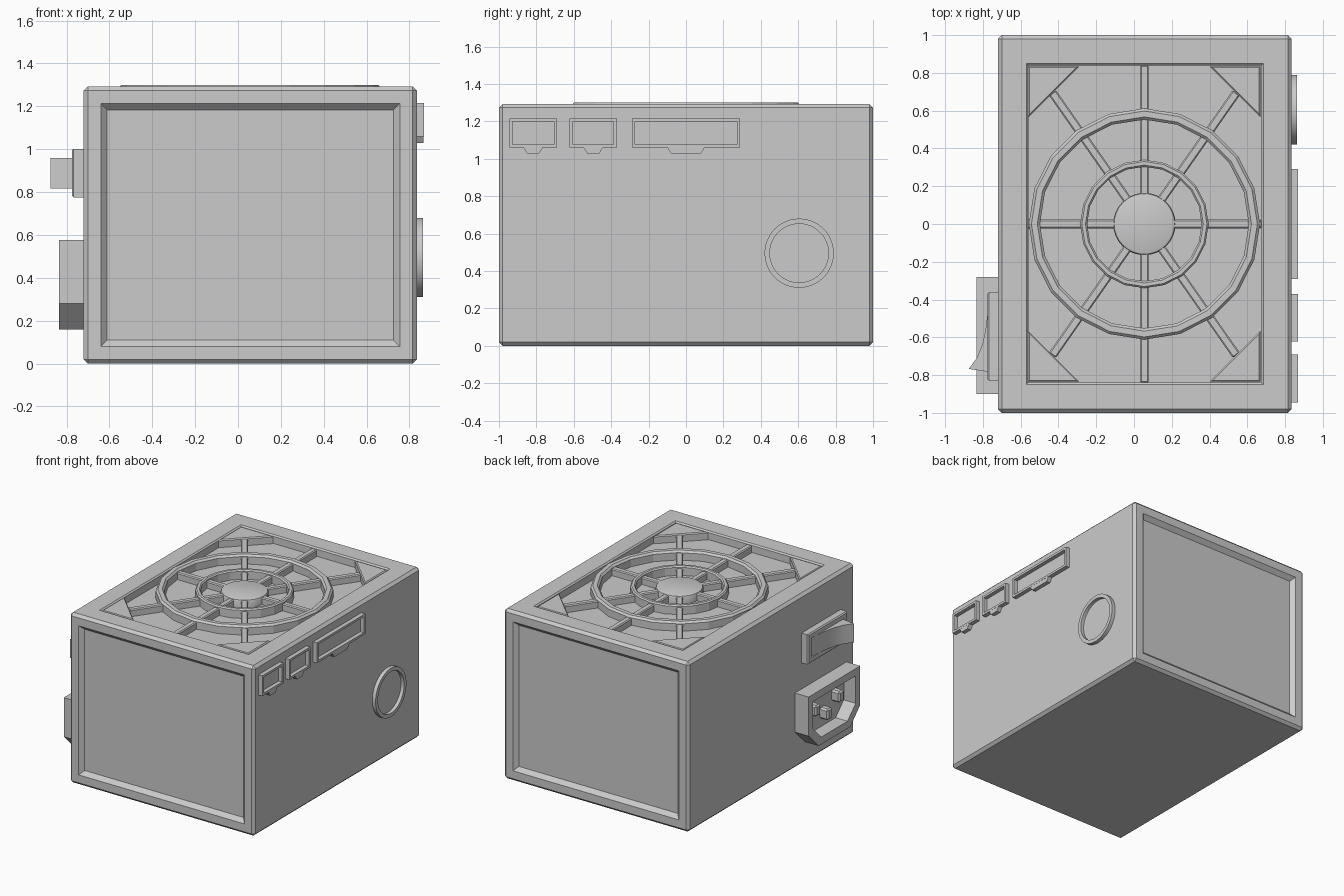
import bpy, bmesh, math
from mathutils import Matrix, Vector

if "Cube" in bpy.data.objects:
    bpy.data.objects.remove(bpy.data.objects["Cube"])

CX = 0.055            # centre of the case in x
X0, X1 = -0.72, 0.835  # left and right case walls
TOP, FLOOR = 1.293, 1.23


def finish(name, bm, smooth=False):
    bmesh.ops.recalc_face_normals(bm, faces=bm.faces)
    me = bpy.data.meshes.new(name)
    bm.to_mesh(me)
    bm.free()
    ob = bpy.data.objects.new(name, me)
    bpy.context.collection.objects.link(ob)
    if smooth:
        bpy.ops.object.select_all(action='DESELECT')
        ob.select_set(True)
        bpy.context.view_layer.objects.active = ob
        bpy.ops.object.shade_smooth_by_angle(angle=math.radians(35))
    return ob


def loft(name, loops, cap=True, cyclic=False, smooth=False):
    bm = bmesh.new()
    rows = [[bm.verts.new(p) for p in lp] for lp in loops]
    pairs = list(zip(rows, rows[1:])) + ([(rows[-1], rows[0])] if cyclic else [])
    for a, b in pairs:
        n = len(a)
        for i in range(n):
            j = (i + 1) % n
            bm.faces.new((a[i], a[j], b[j], b[i]))
    if cap:
        bm.faces.new(rows[0])
        bm.faces.new(rows[-1])
    return finish(name, bm, smooth)


def box(name, lo, hi, bevel=0.0, rot=0.0):
    lo, hi = Vector(lo), Vector(hi)
    bm = bmesh.new()
    bmesh.ops.create_cube(bm, size=1)
    bmesh.ops.scale(bm, vec=hi - lo, verts=bm.verts)
    bmesh.ops.translate(bm, vec=(lo + hi) / 2, verts=bm.verts)
    if bevel:
        bmesh.ops.bevel(bm, geom=bm.edges[:], offset=bevel, segments=1, affect='EDGES')
    if rot:
        bmesh.ops.rotate(bm, cent=(CX, 0, 0), matrix=Matrix.Rotation(rot, 3, 'Z'), verts=bm.verts)
    return finish(name, bm)


def rect(y0, y1, z0, z1, d=0.0):
    return [(y0 + d, z0 + d), (y1 - d, z0 + d), (y1 - d, z1 - d), (y0 + d, z1 - d)]


def at_x(x, pts):
    return [(x, y, z) for y, z in pts]


def circle(r, z, n):
    return [(CX + r * math.cos(2 * math.pi * i / n), r * math.sin(2 * math.pi * i / n), z) for i in range(n)]


# Case with chamfered edges, sunken end panels and a fan well in the top
bm = bmesh.new()
bmesh.ops.create_cube(bm, size=1)
bmesh.ops.scale(bm, vec=(X1 - X0, 2, TOP), verts=bm.verts)
bmesh.ops.translate(bm, vec=((X0 + X1) / 2, 0, TOP / 2), verts=bm.verts)
bmesh.ops.bevel(bm, geom=bm.edges[:], offset=0.02, segments=1, affect='EDGES')
bm.normal_update()
panels = [f for f in bm.faces if abs(f.normal.y) > 0.99]
well = [f for f in bm.faces if f.normal.z > 0.99]
for faces, steps in ((panels, [(0.06, 0), (0.03, -0.03)]),
                     (well, [(0.13, 0), (0.01, -0.01), (0.001, FLOOR - TOP + 0.01)])):
    for t, d in steps:
        bmesh.ops.inset_individual(bm, faces=faces, thickness=t, depth=d, use_even_offset=True)
finish("case", bm)

# Fan guard rings
for name, ri, ro, c in (("outer_guard_ring", 0.553, 0.612, 0.014), ("inner_guard_ring", 0.303, 0.34, 0.009)):
    prof = [(ri, FLOOR - 0.01), (ri, 1.30 - c), (ri + c, 1.30), (ro - c, 1.30), (ro, 1.30 - c), (ro, FLOOR - 0.01)]
    loft(name, [circle(r, z, 20) for r, z in prof], cap=False, cyclic=True)

# Fan hub
loft("fan_hub", [circle(r, z, 32) for r, z in
                 ((0.165, FLOOR - 0.01), (0.165, 1.275), (0.16, 1.286), (0.15, 1.29))], smooth=True)

# Guard spokes: four straight, four towards the corners
diag = math.radians(55)
for i, (a, length) in enumerate([(0, 0.62), (math.pi / 2, 0.84), (math.pi, 0.62), (-math.pi / 2, 0.84),
                                 (diag, 0.85), (math.pi - diag, 0.85), (math.pi + diag, 0.85), (-diag, 0.85)]):
    box(f"guard_spoke_{i}", (CX + 0.1, -0.023, FLOOR - 0.01), (CX + length, 0.023, 1.283), 0.007, a)

# Triangular corner gussets
for sx in (-1, 1):
    for sy in (-1, 1):
        def tri(d, z):
            pts = [(0.615 - d, 0.835 - d), (0.615 - d, 0.565 + 2.4 * d), (0.345 + 2.4 * d, 0.835 - d)]
            return [(CX + sx * x, sy * y, z) for x, y in pts]
        loft("corner_gusset", [tri(0, FLOOR - 0.01), tri(0, TOP - 0.012), tri(0.007, TOP - 0.004)])

# Cable sockets with latch tabs on the right wall
for i, (y0, y1, tab) in enumerate([(-0.945, -0.69, 0.052), (-0.622, -0.37, 0.052), (-0.29, 0.29, 0.1)]):
    outer, inner = rect(y0, y1, 1.06, 1.215), rect(y0, y1, 1.06, 1.215, 0.017)
    loft(f"cable_socket_{i}", [at_x(X1 - 0.01, outer), at_x(0.867, outer),
                               at_x(0.867, inner), at_x(X1 + 0.002, inner)])
    m = (y0 + y1) / 2
    trap = [(m - tab, 1.06), (m - tab + 0.02, 1.028), (m + tab - 0.02, 1.028), (m + tab, 1.06)]
    loft(f"latch_tab_{i}", [at_x(X1 - 0.01, trap), at_x(0.866, trap)])

# Round cable grommet
def ring(r, x):
    return [(x, 0.605 + r * math.cos(math.pi * i / 24), 0.495 + r * math.sin(math.pi * i / 24)) for i in range(48)]
loft("cable_grommet", [ring(0.185, X1 - 0.01), ring(0.185, 0.863), ring(0.157, 0.863), ring(0.157, X1 + 0.002)],
     smooth=True)

# Mains inlet with chamfered lower corners
def inlet(d):
    y0, y1, z0, z1, c = -0.90 + d, -0.28 - d, 0.16 + d, 0.577 - d, 0.12 - 0.4 * d
    return [(y0, z1), (y0, z0 + c), (y0 + c, z0), (y1 - c, z0), (y1, z0 + c), (y1, z1)]
loft("mains_inlet", [at_x(X0 + 0.01, inlet(0)), at_x(-0.835, inlet(0)),
                     at_x(-0.835, inlet(0.055)), at_x(X0 - 0.015, inlet(0.055))])
for i, (y, z) in enumerate([(-0.45, 0.40), (-0.59, 0.32), (-0.73, 0.40)]):
    box(f"inlet_pin_{i}", (-0.80, y - 0.03, z - 0.042), (X0, y + 0.03, z + 0.042), 0.012)

# Switch frame and rocker
so, sb, si = (rect(-0.83, -0.36, 0.775, 1.002, d) for d in (0, 0.008, 0.04))
loft("switch_frame", [at_x(X0 + 0.01, so), at_x(-0.767, so), at_x(-0.775, sb),
                      at_x(-0.775, si), at_x(X0 - 0.012, si)])
rocker = [(-0.725, -0.40), (-0.762, -0.40), (-0.776, -0.48), (-0.786, -0.56), (-0.803, -0.64),
          (-0.833, -0.71), (-0.875, -0.767), (-0.775, -0.782), (-0.725, -0.785)]
loft("switch_rocker", [[(x, y, z) for x, y in rocker] for z in (0.817, 0.960)], smooth=True)
